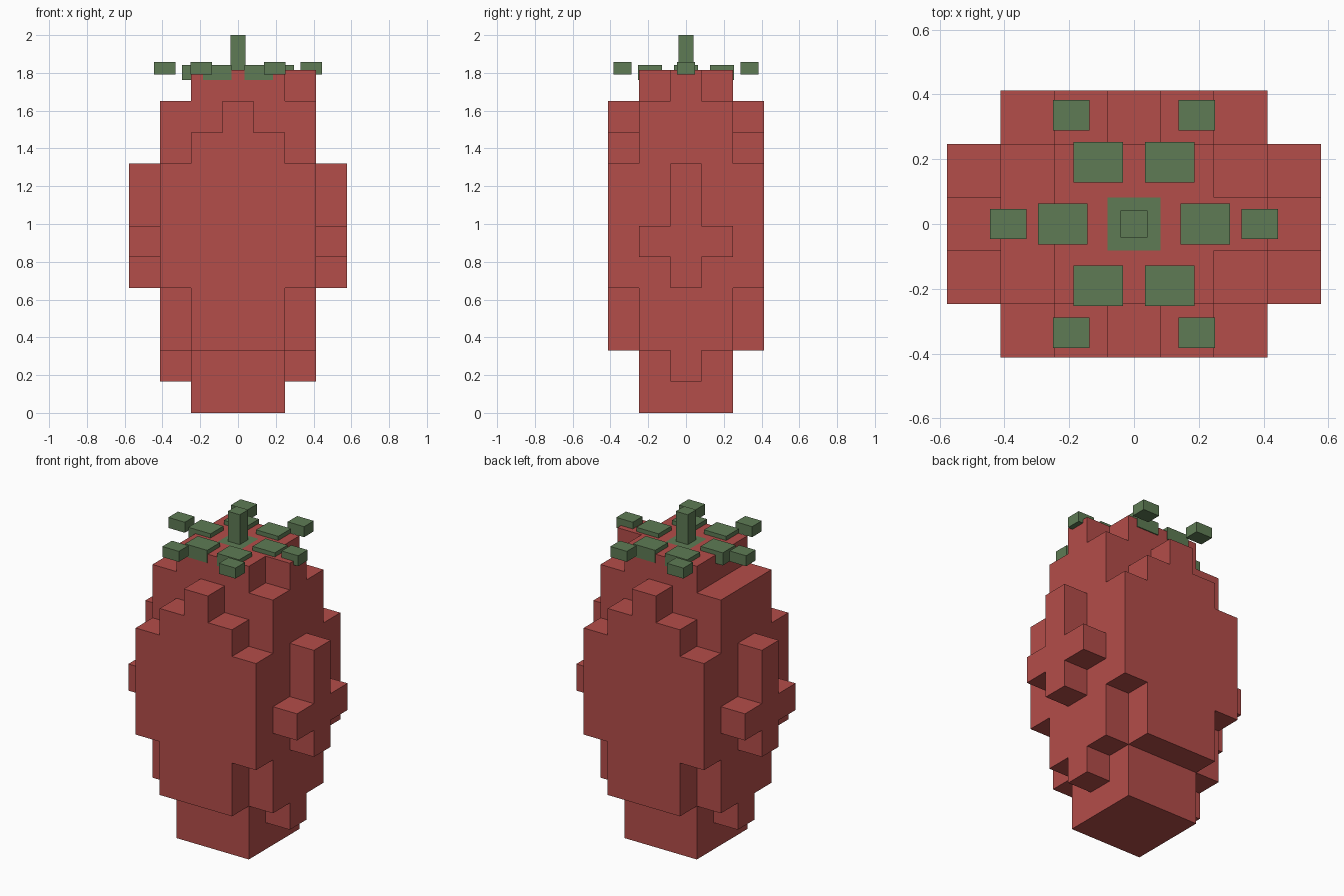
import bpy, bmesh, math
from mathutils import Vector

if "Cube" in bpy.data.objects:
    bpy.data.objects.remove(bpy.data.objects["Cube"])

CELL = 0.165   # edge of one body block


def material(name, rgb):
    m = bpy.data.materials.new(name)
    m.diffuse_color = (*rgb, 1.0)
    m.use_nodes = True
    m.node_tree.nodes["Principled BSDF"].inputs["Base Color"].default_value = m.diffuse_color
    return m


red = material("berry red", (0.456, 0.074, 0.067))
green = material("leaf green", (0.112, 0.198, 0.089))


def finish(name, bm, mats):
    mesh = bpy.data.meshes.new(name)
    bm.to_mesh(mesh)
    bm.free()
    for m in mats:
        mesh.materials.append(m)
    obj = bpy.data.objects.new(name, mesh)
    bpy.context.collection.objects.link(obj)


def box(name, centre, size, mat):
    bm = bmesh.new()
    bmesh.ops.create_cube(bm, size=1.0)
    for v in bm.verts:
        v.co = Vector(centre) + Vector(a * b for a, b in zip(v.co, size))
    finish(name, bm, [mat])


# Blocky body: each row, bottom to top, gives the depth (in blocks either side
# of the middle) at 0, 1, 2, 3 blocks away from the centre line
rows = ["11", "110", "221", "221", "2220", "2221", "2220", "2220", "221", "211", "11"]
cells = set()
for k, row in enumerate(rows):
    for i, depth in enumerate(row):
        for j in range(-int(depth), int(depth) + 1):
            cells |= {(i, j, k), (-i, j, k)}
cells.add((2, 0, 10))   # single odd block on one side of the top

bm = bmesh.new()
for c in cells:
    for axis in range(3):
        for sign in (-1, 1):
            n = Vector((0, 0, 0))
            n[axis] = sign
            if tuple(int(a + b) for a, b in zip(c, n)) in cells:
                continue
            # outward quad on this exposed side of the block
            u = Vector((0, 0, 0))
            u[(axis + 1) % 3] = 1
            w = n.cross(u)
            mid = Vector(c) + Vector((0, 0, 0.5)) + n / 2
            corners = [mid + (a * u + b * w) / 2
                       for a, b in ((-1, -1), (1, -1), (1, 1), (-1, 1))]
            face = bm.faces.new([bm.verts.new(p * CELL) for p in corners])
            # green patch under the stem
            face.material_index = int(c == (0, 0, 10) and axis == 2)
bmesh.ops.remove_doubles(bm, verts=bm.verts, dist=0.001)
finish("berry_body", bm, [red, green])

# Stem
box("stem", (0, 0, 1.905), (0.082, 0.082, 0.19), green)

# Two rings of six leaf blocks
for i in range(6):
    a = math.radians(60 * i)
    x, y = math.cos(a), math.sin(a)
    box(f"inner_leaf_{i + 1}", (0.22 * x, 0.22 * y, 1.802), (0.152, 0.126, 0.078), green)
    box(f"outer_leaf_{i + 1}", (0.388 * x, 0.388 * y, 1.824), (0.113, 0.094, 0.065), green)
